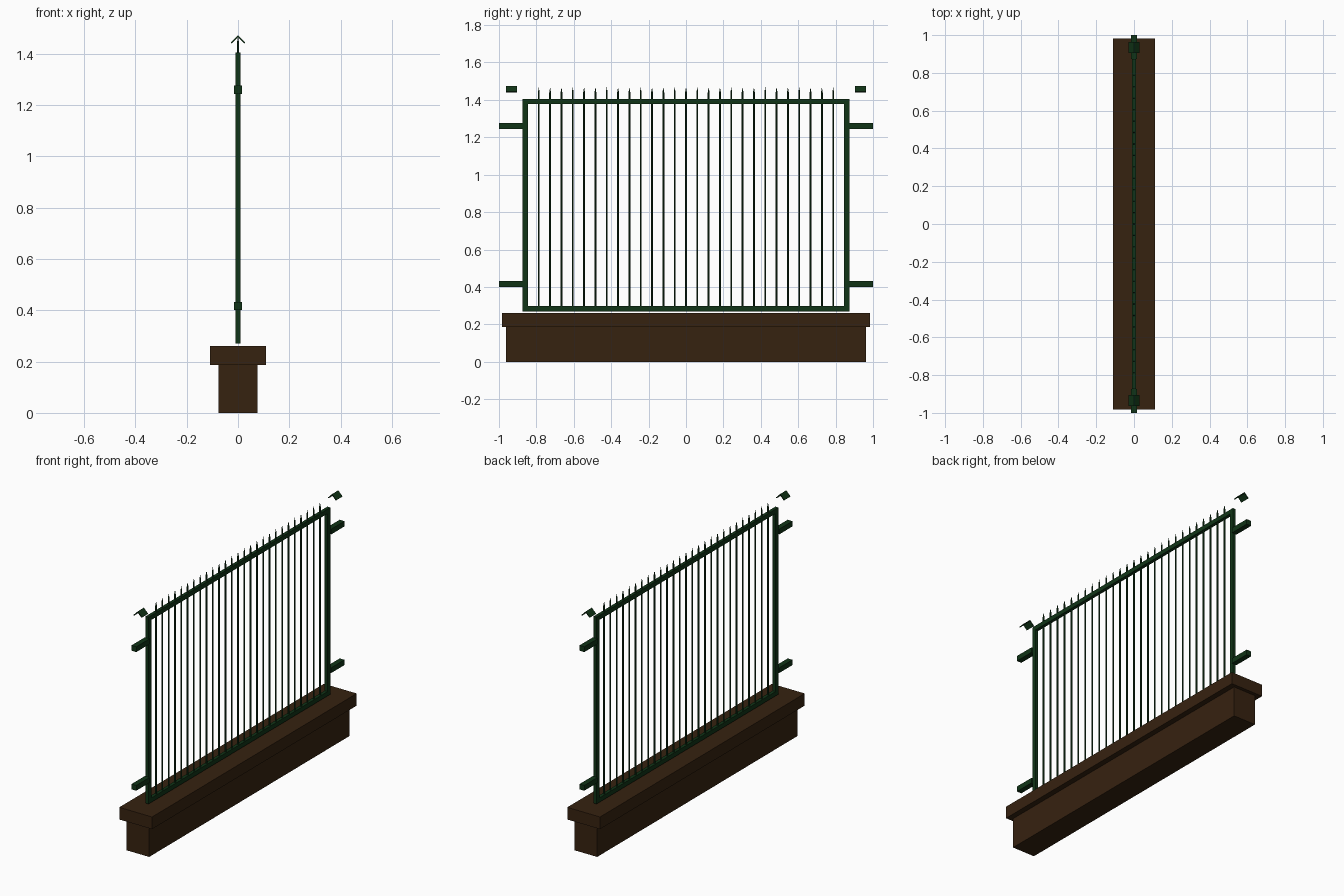
import bpy
import bmesh

if "Cube" in bpy.data.objects:
    bpy.data.objects.remove(bpy.data.objects["Cube"], do_unlink=True)


def make_material(name, rgb):
    mat = bpy.data.materials.new(name)
    mat.use_nodes = True
    color = (*rgb, 1)
    mat.diffuse_color = color
    bsdf = mat.node_tree.nodes["Principled BSDF"]
    bsdf.inputs["Base Color"].default_value = color
    return mat


brown = make_material("dark brown", (0.037, 0.016, 0.005))
green = make_material("dark green", (0.005, 0.034, 0.008))


def add_object(name, bm, mat):
    bmesh.ops.recalc_face_normals(bm, faces=bm.faces)
    mesh = bpy.data.meshes.new(name)
    bm.to_mesh(mesh)
    bm.free()
    mesh.materials.append(mat)
    obj = bpy.data.objects.new(name, mesh)
    bpy.context.collection.objects.link(obj)
    return obj


def box(name, mat, half_x, y0, y1, z0, z1):
    bm = bmesh.new()
    bmesh.ops.create_cube(bm, size=1)
    for v in bm.verts:
        v.co.x *= 2 * half_x
        v.co.y = y1 if v.co.y > 0 else y0
        v.co.z = z1 if v.co.z > 0 else z0
    return add_object(name, bm, mat)


# Plinth and overhanging coping
box("plinth", brown, 0.076, -0.962, 0.962, 0, 0.186)
box("coping", brown, 0.11, -0.983, 0.983, 0.186, 0.26)

# Rectangular frame
FRAME_Y, BOTTOM, TOP, BAR = 0.873, 0.27, 1.406, 0.027
INNER = FRAME_Y - BAR
box("bottom_rail", green, 0.01, -INNER, INNER, BOTTOM, BOTTOM + BAR)
box("top_rail", green, 0.01, -INNER, INNER, TOP - BAR, TOP)
for side, s in (("front", -1), ("back", 1)):
    ys = sorted((s * INNER, s * FRAME_Y))
    box(side + "_post", green, 0.01, *ys, BOTTOM, TOP)

    # Mounting arms
    for level, z in (("lower", 0.417), ("upper", 1.26)):
        ys = sorted((s * FRAME_Y, s))
        box(f"{side}_{level}_arm", green, 0.016, *ys, z - 0.016, z + 0.016)

    # Small folded cap plate, an upside-down V in cross-section
    profile = [(-0.029, 1.444), (0, 1.473), (0.029, 1.444),
               (0.025, 1.44), (0, 1.465), (-0.025, 1.44)]
    bm = bmesh.new()
    rings = [[bm.verts.new((x, s * y, z)) for x, z in profile]
             for y in (0.904, 0.963)]
    n = len(profile)
    for i in range(n):
        j = (i + 1) % n
        bm.faces.new((rings[0][i], rings[0][j], rings[1][j], rings[1][i]))
    for ring in rings:
        bm.faces.new((ring[0], ring[1], ring[4], ring[5]))
        bm.faces.new((ring[1], ring[2], ring[3], ring[4]))
    add_object(side + "_cap_plate", bm, green)

# Thin pickets with pointed tips
COUNT, REACH, RADIUS, SIDES = 27, 0.787, 0.0048, 8
z0, shoulder, tip = BOTTOM + 0.01, 1.44, 1.468
for k in range(COUNT):
    y = -REACH + 2 * REACH * k / (COUNT - 1)
    bm = bmesh.new()
    bmesh.ops.create_cone(bm, cap_ends=True, segments=SIDES,
                          radius1=RADIUS, radius2=RADIUS, depth=1)
    for v in bm.verts:
        v.co.y += y
        v.co.z = shoulder if v.co.z > 0 else z0
    top = max(bm.faces, key=lambda f: f.calc_center_median().z)
    for v in bmesh.ops.poke(bm, faces=[top])["verts"]:
        v.co.z = tip
    add_object(f"picket_{k + 1}", bm, green)
